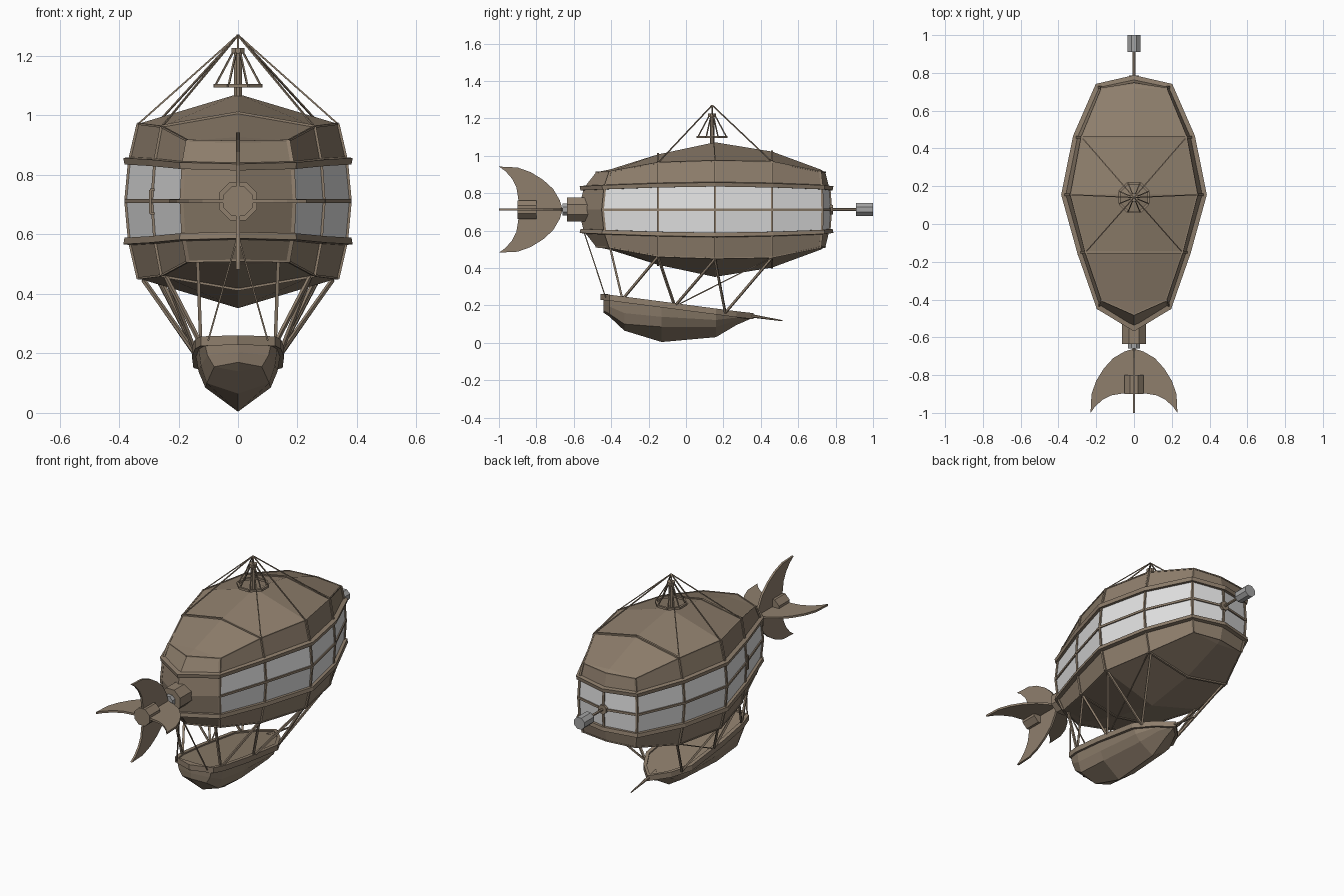
import bpy, bmesh, math
from mathutils import Vector

if "Cube" in bpy.data.objects:
    bpy.data.objects.remove(bpy.data.objects["Cube"])

def material(name, rgb):
    m = bpy.data.materials.new(name)
    m.diffuse_color = (*rgb, 1)
    m.use_nodes = True
    m.node_tree.nodes["Principled BSDF"].inputs["Base Color"].default_value = m.diffuse_color
    return m

BROWN = material("weathered brown", (0.275, 0.212, 0.152))
GLASS = material("pale window", (0.76, 0.76, 0.76))
METAL = material("grey metal", (0.37, 0.37, 0.37))

def finish(name, bm, *mats):
    bmesh.ops.remove_doubles(bm, verts=bm.verts, dist=0.0002)
    bmesh.ops.recalc_face_normals(bm, faces=bm.faces)
    me = bpy.data.meshes.new(name)
    bm.to_mesh(me)
    bm.free()
    for m in mats:
        me.materials.append(m)
    ob = bpy.data.objects.new(name, me)
    bpy.context.collection.objects.link(ob)
    return ob

def face(bm, pts, mi=0):
    pts = [p for i, p in enumerate(pts) if (Vector(p) - Vector(pts[i - 1])).length > 1e-4]
    if len(pts) > 2:
        bm.faces.new([bm.verts.new(p) for p in pts]).material_index = mi

def prism(bm, p, q, r, n=4, r2=None):
    """n-sided rod between two points"""
    p, q = Vector(p), Vector(q)
    d = (q - p).normalized()
    u = d.cross(Vector((0, 0, 1)) if abs(d.z) < 0.9 else Vector((0, 1, 0))).normalized()
    v = d.cross(u)
    rings = []
    for c, rad in ((p, r), (q, r if r2 is None else r2)):
        rings.append([bm.verts.new(c + rad * (u * math.cos(a) + v * math.sin(a)))
                      for a in [math.tau * (i + .5) / n for i in range(n)]])
    for i in range(n):
        bm.faces.new((rings[0][i - 1], rings[0][i], rings[1][i], rings[1][i - 1]))
    bm.faces.new(rings[0])
    bm.faces.new(rings[1])

def rods(name, pairs, r, n=4, mat=BROWN):
    bm = bmesh.new()
    for p, q in pairs:
        prism(bm, p, q, r, n)
    return finish(name, bm, mat)

def both(pairs):
    flip = lambda p: (-p[0], p[1], p[2])
    return pairs + [(flip(p), flip(q)) for p, q in pairs]

# ---- envelope: seven stations along y, five levels up the wall ----
MID = 0.712
Y = [-.575, -.445, -.15, .155, .46, .73, .775]
X = [0, .19, .288, .376, .312, .192, 0]
INSET = [.095, .04, 0, 0, 0, -.012, -.03]
WIN = [.115, .12, .13, .135, .13, .12, .115]
EDGE = [.20, .203, .25, .26, .255, .203, .20]
RIDGE = [.20, .215, .295, .36, .31, .215, .20]
OUT = [(0, -1), (.6, -.75), (.95, -.3), (1, 0), (.95, .3), (.75, .7), (0, 1)]

def hull(j, level, side=1, out=0, dz=0):
    k = (0, .3, 1)[abs(level)]
    h = (0, WIN[j], EDGE[j])[abs(level)] * (1 if level > 0 else -1)
    return (side * (X[j] * (1 - .11 * k) + out * OUT[j][0]),
            Y[j] + INSET[j] * k + out * OUT[j][1], MID + h + dz)

def ridge(j, s=1):
    return (0, Y[j] + INSET[j], MID + s * RIDGE[j])

bm = bmesh.new()
for side in (1, -1):
    for j in range(6):
        for lv in range(-2, 2):
            glass = j > 0 and lv in (-1, 0)
            face(bm, [hull(j, lv, side), hull(j + 1, lv, side),
                      hull(j + 1, lv + 1, side), hull(j, lv + 1, side)], int(glass))
        for s in (1, -1):
            face(bm, [hull(j, 2 * s, side), hull(j + 1, 2 * s, side), ridge(j + 1, s), ridge(j, s)])
finish("envelope", bm, BROWN, GLASS)

# ledges above and below the windows
for s, name in ((1, "upper_ledge"), (-1, "lower_ledge")):
    bm = bmesh.new()
    prof = [(-.01, -.012), (.018, -.012), (.022, .010), (-.01, .014)]
    for side in (1, -1):
        for j in range(6):
            for i in range(4):
                (o1, z1), (o2, z2) = prof[i - 1], prof[i]
                face(bm, [hull(j, s, side, o1, s * z1), hull(j + 1, s, side, o1, s * z1),
                          hull(j + 1, s, side, o2, s * z2), hull(j, s, side, o2, s * z2)])
    finish(name, bm, BROWN)

# window bars
bars = [(hull(j, 0), hull(j + 1, 0)) for j in range(1, 6)]
for j in range(1, 7):
    bars += [(hull(j, 0), hull(j, 1)), (hull(j, 0), hull(j, -1))]
rods("window_bars", both(bars), .009)

# ribs over the shell and trim along its shoulder
ribs = []
for s in (1, -1):
    for j in (1, 2, 3, 4, 5):
        ribs.append((hull(j, s), hull(j, 2 * s)))
    for j in (2, 4):
        ribs.append((hull(j, 2 * s), ridge(j, s)))
rods("shell_ribs", both(ribs), .009)
rods("shoulder_trim", both([(hull(j, 2 * s), hull(j + 1, 2 * s))
                            for j in range(6) for s in (1, -1)]), .005)

# small handle frame on the left side
hx, hy = -.295, -.16
rods("side_handle", [((hx, hy, .67), (hx, hy, .75)), ((hx, hy, .67), (hx + .03, hy, .67)),
                     ((hx, hy, .75), (hx + .03, hy, .75))], .005)

# ---- nose boom ----
rods("nose_boom", [((0, .74, MID), (0, .92, MID))], .008, 6)
rods("nose_collar", [((0, .755, MID), (0, .785, MID))], .028, 8)
rods("nose_lamp", [((0, .91, MID), (0, 1.0, MID))], .037, 8, METAL)

# ---- tail hub, shaft and four crescent fins ----
rods("tail_hub", [((0, -.635, MID), (0, -.50, MID))], .07, 8)
rods("tail_collar", [((0, -.66, MID), (0, -.63, MID))], .035, 8, METAL)
rods("tail_shaft", [((0, -.82, MID), (0, -.64, MID))], .009, 6)
rods("fin_hub", [((0, -.90, MID), (0, -.80, MID))], .054, 8)
outline = [(0, -.66), (.05, -.675), (.11, -.71), (.16, -.765), (.20, -.83), (.225, -.90), (.23, -1.0),
           (.205, -.965), (.165, -.93), (.12, -.907), (.06, -.897), (0, -.895)]
for n, name in enumerate(("right_fin", "top_fin", "left_fin", "bottom_fin")):
    c, s = round(math.cos(n * math.pi / 2)), round(math.sin(n * math.pi / 2))
    place = lambda r, y, t: (r * c - t * s, y, MID + r * s + t * c)
    bm = bmesh.new()
    for t in (-.006, .006):
        face(bm, [place(r, y, t) for r, y in outline])
    for i in range(len(outline)):
        a, b = outline[i - 1], outline[i]
        face(bm, [place(*a, -.006), place(*b, -.006), place(*b, .006), place(*a, .006)])
    finish(name, bm, BROWN)

# ---- mast, lookout ring and stays ----
MY = .14
rods("mast", [((0, MY, 1.05), (0, MY, 1.22))], .014, 8)
rods("mast_cap", [((0, MY, 1.208), (0, MY, 1.226))], .023, 8)
rods("mast_tip", [((0, MY, 1.22), (0, MY, 1.27))], .004)
ring = [(.083 * math.cos(math.tau * (i + .5) / 8), MY + .083 * math.sin(math.tau * (i + .5) / 8), 1.10)
        for i in range(8)]
rods("lookout_ring", [(ring[i - 1], ring[i]) for i in range(8)], .009)
rods("lookout_struts", [((p[0] * .2, MY + (p[1] - MY) * .2, 1.215), p) for p in ring], .004)
rods("mast_stays", both([((0, MY, 1.27), hull(j, 2)) for j in (2, 3, 4)]), .004)

# ---- gondola: rows are y, rim half width, chine half width, chine z, keel z ----
rows = [(-.44, 0, 0, .17, .16), (-.41, .115, .08, .155, .14), (-.33, .135, .105, .10, .065),
        (-.13, .145, .11, .085, .004), (.16, .14, .09, .085, .03), (.27, .08, .05, .12, .095),
        (.35, 0, 0, .135, .13)]
sheer = lambda y: .245 - .13 * (y + .44)
bm = bmesh.new()
rim = bmesh.new()
for side in (1, -1):
    for a, b in zip(rows, rows[1:]):
        pts = []
        for y, w, c, cz, kz in (a, b):
            pts.append([(0, y, sheer(y) + .008), (side * w, y, sheer(y) + .008),
                        (side * (w * .65 + c * .35), y, sheer(y) * .45 + cz * .55),
                        (side * c, y, cz), (0, y, kz)])
        for i in range(4):
            face(bm, [pts[0][i], pts[1][i], pts[1][i + 1], pts[0][i + 1]])
        # raised gunwale strip around the deck
        sec = []
        for y, w, *_ in (a, b):
            e = -.018 if y < -.43 else .012 if y > .3 else 0
            wo, wi = (w + .01, w - .012) if w else (0, 0)
            i = -e if w == 0 else 0
            z = sheer(y)
            sec.append([(side * wo, y + e, z - .016), (side * wo, y + e, z + .016),
                        (side * wi, y + i, z + .016), (side * wi, y + i, z - .016)])
        for i in range(4):
            face(rim, [sec[0][i - 1], sec[1][i - 1], sec[1][i], sec[0][i]])
finish("gondola_hull", bm, BROWN)
finish("gondola_gunwale", rim, BROWN)
bm = bmesh.new()
prism(bm, (0, .28, .155), (0, .515, .118), .012, 6, .003)
finish("bowsprit", bm, BROWN)

# ---- struts and cables holding the gondola ----
def under(j, f):
    return tuple(Vector(ridge(j, -1)).lerp(Vector(hull(j, -2)), f))

def deck(x, y):
    return (x, y, sheer(y))

rods("gondola_struts", both([
    (deck(.125, -.34), under(2, .95)), (deck(.14, -.06), under(2, .95)),
    (deck(.14, -.06), under(3, .95)), (deck(.12, .21), under(3, .95)),
    (deck(.12, .21), under(4, .95)), (deck(.125, -.34), under(1, .8))]), .008)
rods("gondola_cables", both([
    (deck(.10, -.43), hull(0, -1)), (deck(.14, -.06), hull(4, -2))]), .004)
